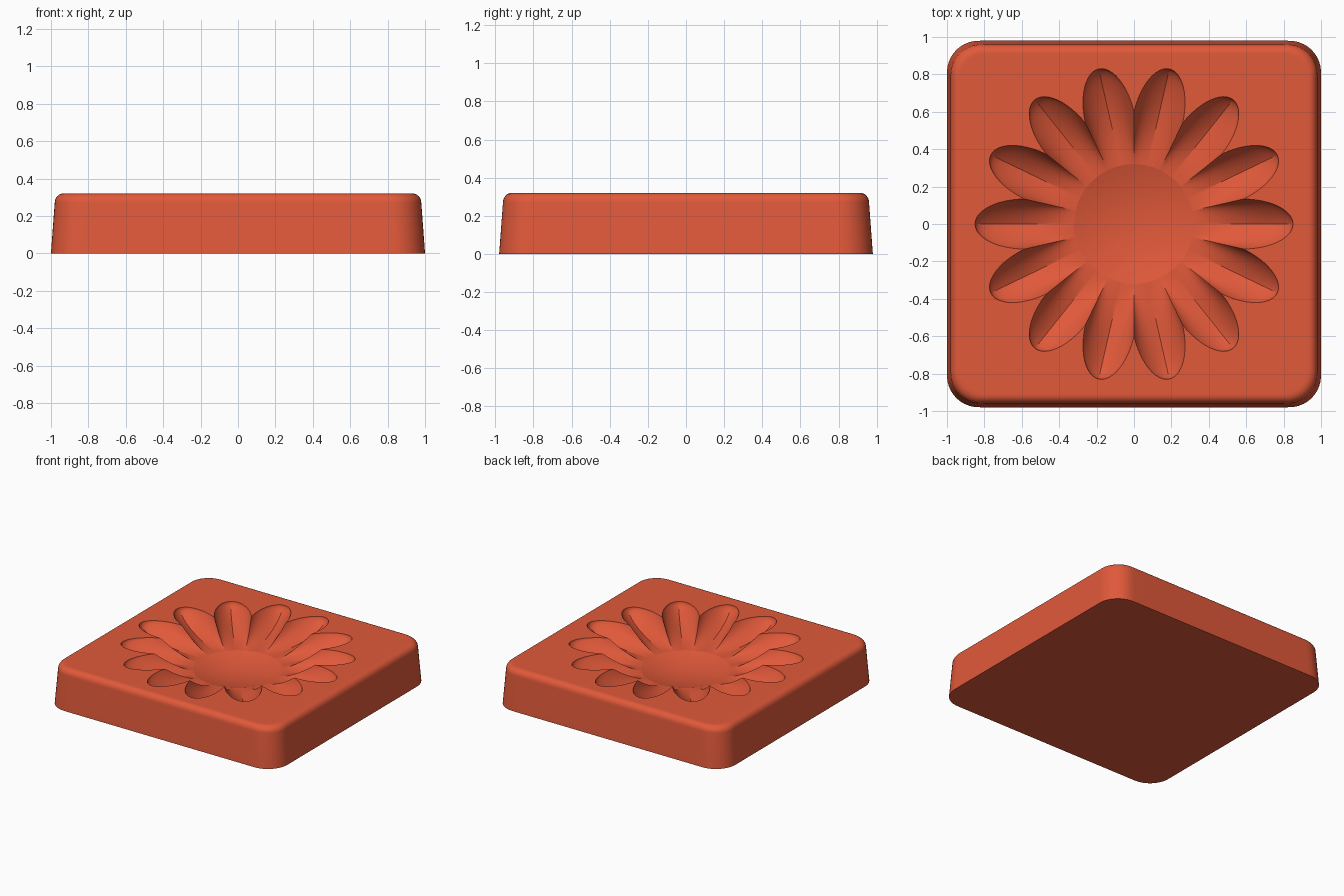
import bpy, bmesh
from math import sin, cos, pi, atan2, hypot, sqrt

if "Cube" in bpy.data.objects:
    bpy.data.objects.remove(bpy.data.objects["Cube"], do_unlink=True)

HEIGHT, FLOOR, DISC = 0.32, 0.18, 0.32
PETALS, STEPS, ROWS = 14, 24, 20
HALF = pi / PETALS
VALLEY, TIP = 0.6, 0.85

clay = bpy.data.materials.new("terracotta red")
clay.use_nodes = True
clay.diffuse_color = (0.75, 0.10, 0.042, 1)
clay.node_tree.nodes["Principled BSDF"].inputs["Base Color"].default_value = clay.diffuse_color


def rounded_box_radius(angle, a, b, corner):
    """Distance from the centre to a rounded rectangle along a ray."""
    lo, hi = 0.0, 2.0
    for _ in range(30):
        mid = (lo + hi) / 2
        qx = abs(mid * cos(angle)) - a + corner
        qy = abs(mid * sin(angle)) - b + corner
        dist = hypot(max(qx, 0), max(qy, 0)) + min(max(qx, qy), 0) - corner
        lo, hi = (mid, hi) if dist < 0 else (lo, mid)
    return lo


# Columns around the flower: angle, outline radius and position across the petal
columns = []
base, width = VALLEY * cos(HALF), VALLEY * sin(HALF)
for k in range(PETALS):
    for i in range(STEPS):
        s = 2 * i / STEPS - 1
        x = base + (TIP - base) * cos(s * pi / 2)
        w = width * sin(s * pi / 2)
        columns.append((2 * HALF * k + atan2(w, x), hypot(x, w), abs(s)))

bm = bmesh.new()


def ring(point):
    """Loop of vertices; point gives radius and height for each column."""
    loop = []
    for angle, outline, s in columns:
        r, z = point(angle, outline, s)
        loop.append(bm.verts.new((r * cos(angle), r * sin(angle), z)))
    return loop


def box_ring(inset, z):
    return ring(lambda a, o, s: (rounded_box_radius(a, 1 - inset, 0.98 - inset, 0.17 - inset / 2), z))


def petal_ring(u):
    """Grooved petal wall between the disc edge and the flower outline."""
    t = sin(u * pi / 2)

    def point(angle, outline, s):
        groove = 1 - sqrt(max(0, 1 - t ** 2.4))
        ridge = t ** 1.5
        rise = groove + (ridge - groove) * sin(s * pi / 2)
        return DISC + (outline - DISC) * t, FLOOR + (HEIGHT - FLOOR) * rise
    return ring(point)


# Tapered sides, rounded top edge and flat top
loops = [box_ring(0, 0), box_ring(0.02, HEIGHT - 0.05)]
for i in range(1, 7):
    a = i / 6 * pi / 2
    loops.append(box_ring(0.02 + 0.045 * (1 - cos(a)), HEIGHT - 0.05 + 0.05 * sin(a)))
loops.append(box_ring(0.075, HEIGHT))

# Petal walls from the outline down to the disc
loops += [petal_ring(1 - i / ROWS) for i in range(ROWS + 1)]
disc_edge = loops[-1]

# Shallow dish in the centre
for i in range(1, 8):
    f = 1 - i / 8
    loops.append(ring(lambda a, o, s: (DISC * f, FLOOR - 0.05 * (1 - f * f))))

for outer, inner in zip(loops, loops[1:]):
    for i in range(len(outer)):
        j = (i + 1) % len(outer)
        bm.faces.new((outer[i], outer[j], inner[j], inner[i]))
centre = bm.verts.new((0, 0, FLOOR - 0.05))
for i, v in enumerate(loops[-1]):
    bm.faces.new((v, loops[-1][(i + 1) % len(columns)], centre))
bm.faces.new(loops[0][::-1])

bm.verts.index_update()
rim = {v.index for v in disc_edge}
mesh = bpy.data.meshes.new("flower_mold")
bm.to_mesh(mesh)
bm.free()
mesh.materials.append(clay)
mold = bpy.data.objects.new("flower_mold", mesh)
bpy.context.collection.objects.link(mold)

# Smooth shading with crisp flower outline and disc edge
bpy.ops.object.select_all(action="DESELECT")
mold.select_set(True)
bpy.context.view_layer.objects.active = mold
bpy.ops.object.shade_smooth_by_angle(angle=0.42)
for edge in mesh.edges:
    if all(v in rim for v in edge.vertices):
        edge.use_edge_sharp = True
